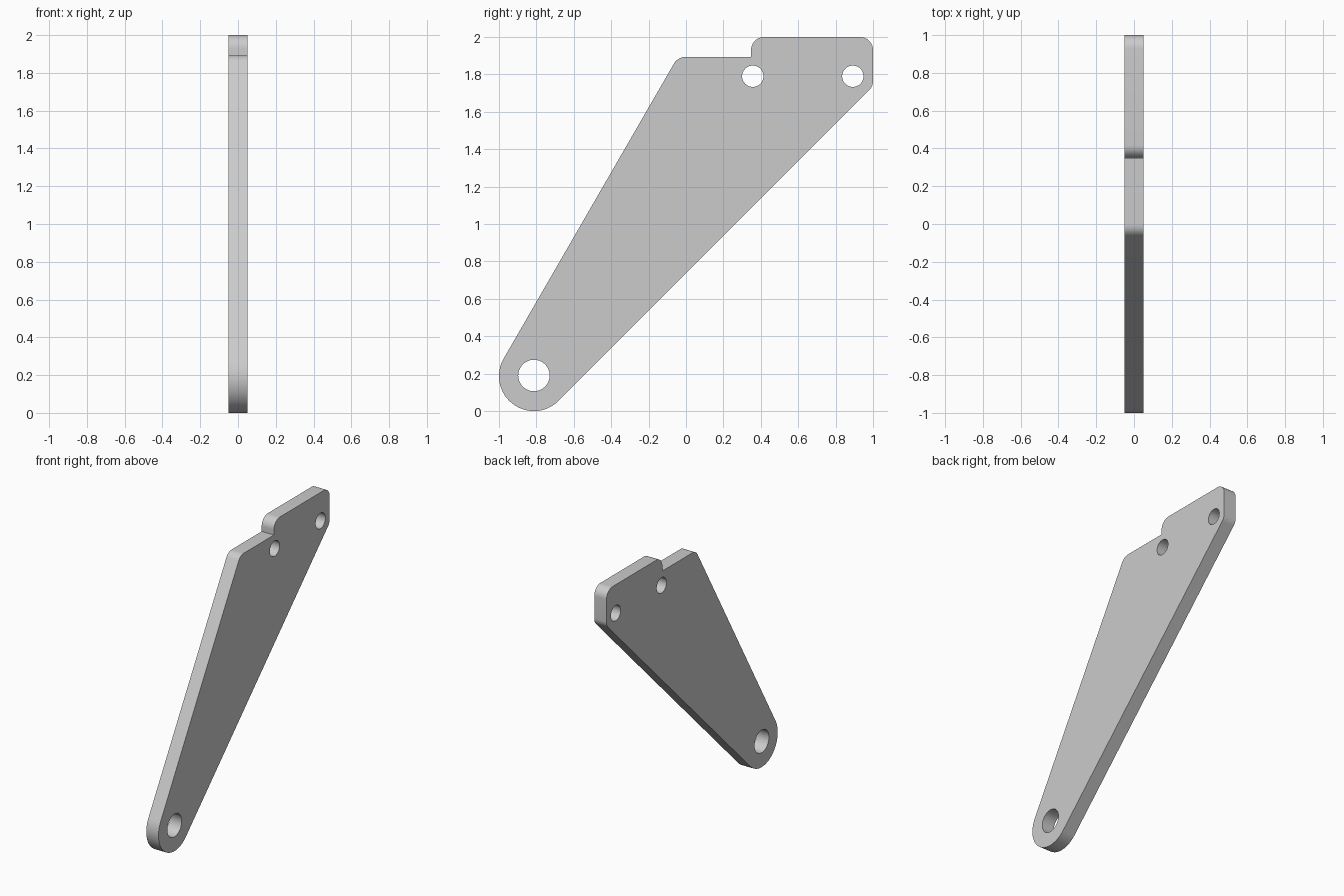
import bpy, bmesh
from math import radians, sin, cos, tan, pi
from mathutils import Vector

if "Cube" in bpy.data.objects:
    bpy.data.objects.remove(bpy.data.objects["Cube"])

HALF = 0.05     # half plate thickness
FILLET = 0.07


def arc(cy, cz, r, a0, a1, n):
    """Points of an arc in the YZ plane, angles in degrees."""
    return [Vector((cy + r * cos(radians(a0 + (a1 - a0) * i / n)),
                    cz + r * sin(radians(a0 + (a1 - a0) * i / n)))) for i in range(n + 1)]


def circle(cy, cz, r, n=48):
    return arc(cy, cz, r, 0, 360, n)[:-1]


def rounded(prev, corner, nxt, r=FILLET, n=10):
    """Fillet of a convex corner, walking clockwise."""
    p, c, q = Vector(prev), Vector(corner), Vector(nxt)
    u, v = (p - c).normalized(), (q - c).normalized()
    half = u.angle(v) / 2
    centre = c + (u + v).normalized() * r / sin(half)
    t0 = c + u * r / tan(half) - centre
    sweep = pi - 2 * half
    return [centre + Vector((t0.x * cos(a) + t0.y * sin(a), t0.y * cos(a) - t0.x * sin(a)))
            for a in (sweep * i / n for i in range(n + 1))]


# Outline: round lower end, then the stepped top, clockwise
low_end = arc(-0.813, 0.187, 0.187, 315, 150, 40)
shoulder, step_in, step_out = (-0.044, 1.893), (0.348, 1.893), (0.348, 2.0)
top_right, low_right = (1.0, 2.0), (1.0, 1.736)
outline = (low_end
           + rounded(low_end[-1], shoulder, step_in)
           + [Vector(step_in)]
           + rounded(step_in, step_out, top_right)
           + rounded(step_out, top_right, low_right)
           + rounded(top_right, low_right, low_end[0]))

# Pivot hole and two mounting holes
holes = [circle(-0.813, 0.19, 0.084), circle(0.357, 1.79, 0.057), circle(0.892, 1.79, 0.057)]

# Fill the profile and give it thickness
bm = bmesh.new()
edges = []
for loop in [outline] + holes:
    vs = [bm.verts.new((-HALF, p.x, p.y)) for p in loop]
    edges += [bm.edges.new((vs[i - 1], vs[i])) for i in range(len(vs))]
bmesh.ops.triangle_fill(bm, edges=edges, use_beauty=True, normal=(-1, 0, 0))
ext = bmesh.ops.extrude_face_region(bm, geom=bm.faces[:], use_keep_orig=True)
bmesh.ops.translate(bm, vec=(2 * HALF, 0, 0),
                    verts=[g for g in ext["geom"] if isinstance(g, bmesh.types.BMVert)])
bmesh.ops.recalc_face_normals(bm, faces=bm.faces[:])
mesh = bpy.data.meshes.new("bracket_plate")
bm.to_mesh(mesh)
bm.free()

plate = bpy.data.objects.new("bracket_plate", mesh)
bpy.context.collection.objects.link(plate)
bpy.context.view_layer.objects.active = plate
plate.select_set(True)
bpy.ops.object.shade_smooth_by_angle(angle=radians(30))
